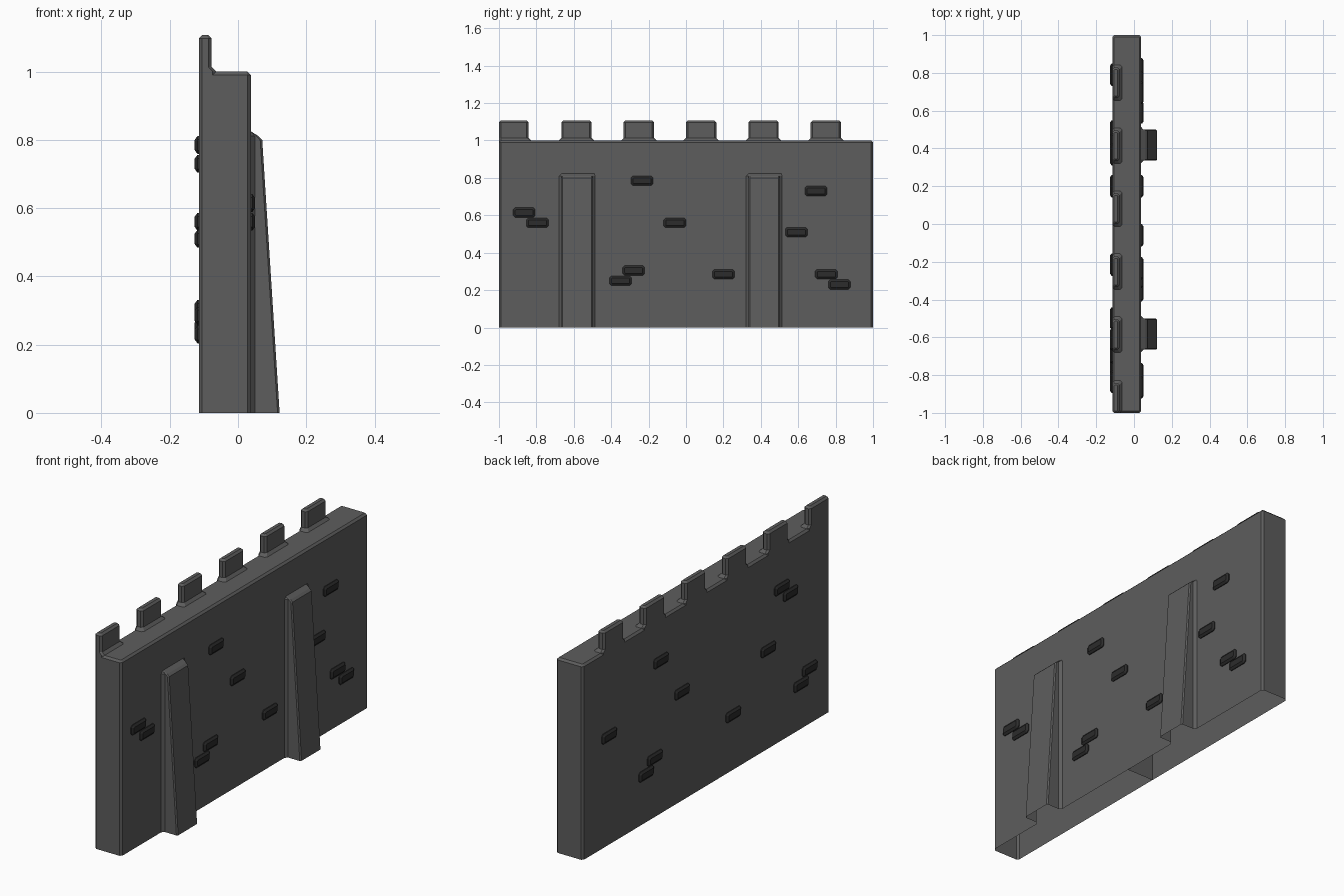
import bpy, bmesh

if "Cube" in bpy.data.objects:
    bpy.data.objects.remove(bpy.data.objects["Cube"])

XB, XF = -0.115, 0.038      # back and front planes of the wall


def mat(name, v):
    m = bpy.data.materials.new(name)
    m.diffuse_color = (v, v, v, 1)
    m.use_nodes = True
    m.node_tree.nodes["Principled BSDF"].inputs["Base Color"].default_value = m.diffuse_color
    return m


STONE, BRICK = mat("stone", 0.11), mat("dark_brick", 0.025)


def octagon(a0, a1, b0, b1, c):
    """Rectangle with chamfered corners."""
    return [(a0 + c, b0), (a1 - c, b0), (a1, b0 + c), (a1, b1 - c),
            (a1 - c, b1), (a0 + c, b1), (a0, b1 - c), (a0, b0 + c)]


def loft(bm, rings, caps=(True, True)):
    """Skin a stack of equal-length rings of 3D points."""
    vs = [[bm.verts.new(p) for p in r] for r in rings]
    n = len(vs[0])
    for lo, hi in zip(vs, vs[1:]):
        for i in range(n):
            j = (i + 1) % n
            bm.faces.new((lo[i], lo[j], hi[j], hi[i]))
    if caps[0]:
        bm.faces.new(vs[0][::-1])
    if caps[1]:
        bm.faces.new(vs[-1])


def finish(bm, name, material):
    bmesh.ops.recalc_face_normals(bm, faces=bm.faces)
    me = bpy.data.meshes.new(name)
    bm.to_mesh(me)
    bm.free()
    me.materials.append(material)
    ob = bpy.data.objects.new(name, me)
    bpy.context.collection.objects.link(ob)
    return ob


def at_z(pts, z):
    return [(x, y, z) for x, y in pts]


# wall body
bm = bmesh.new()
c = 0.01
body = octagon(XB, XF, -1, 1, c)
loft(bm, [at_z(body, 0), at_z(body, 0.99),
          at_z(octagon(XB + c, XF - c, -1 + c, 1 - c, 0.004), 1.0)])
wall = finish(bm, "wall", STONE)
parts = []

# battlements: flush with the back, flared at the foot
for i in range(6):
    y0 = -1 + i / 3
    y1 = y0 + 0.162
    f0 = 0 if i == 0 else 0.014
    if i == 0:
        y1 -= 0.004
    foot = octagon(XB, -0.064, y0 - f0, y1 + 0.014, c)
    up = octagon(XB, -0.077, y0, y1, c)
    top = octagon(XB + c, -0.077 - c, y0 + c, y1 - c, 0.004)
    bm = bmesh.new()
    loft(bm, [at_z(foot, 0.96), at_z(foot, 1.0), at_z(up, 1.014),
              at_z(up, 1.097), at_z(top, 1.107)])
    parts.append(finish(bm, "battlement", STONE))


# buttresses: tapering, flared where they meet the wall
def buttress_section(y0, y1, xo, z):
    f, e = 0.013, 0.006
    return [(0.02, y0 - f, z), (XF, y0 - f, z), (0.05, y0, z), (xo - e, y0, z),
            (xo, y0 + e, z), (xo, y1 - e, z), (xo - e, y1, z), (0.05, y1, z),
            (XF, y1 + f, z), (0.02, y1 + f, z)]


for y0 in (-0.665, 0.335):
    y1 = y0 + 0.165
    last = [(0.0355 + (x - XF) * 0.1, y, z)
            for x, y, z in buttress_section(y0, y1, 0.06, 0.825)]
    bm = bmesh.new()
    loft(bm, [buttress_section(y0, y1, 0.122, 0), buttress_section(y0, y1, 0.071, 0.8),
              buttress_section(y0, y1, 0.06, 0.811), last])
    parts.append(finish(bm, "buttress", STONE))

# fuse into one shell
for p in parts:
    m = wall.modifiers.new("join", 'BOOLEAN')
    m.operation, m.solver, m.object = 'UNION', 'EXACT', p
dg = bpy.context.evaluated_depsgraph_get()
me = bpy.data.meshes.new_from_object(wall.evaluated_get(dg))
wall.modifiers.clear()
wall.data = me
for p in parts:
    bpy.data.objects.remove(p)

# open underside, with the inner partition between the two wall halves
bm = bmesh.new()
bm.from_mesh(me)
floor = [f for f in bm.faces if all(v.co.z < 1e-4 for v in f.verts)]
bmesh.ops.delete(bm, geom=floor, context='FACES')
bm.faces.new([bm.verts.new(p) for p in
              ((XB, 0, 0), (XB, 0, 0.99), (XF, 0, 0.99), (XF, 0, 0))])
bm.to_mesh(me)
bm.free()

# raised bricks (y, z) on each side
front = [(-0.865, .615), (-0.795, .56), (-0.235, .785), (-0.35, .25), (-0.28, .305),
         (-0.06, .56), (0.2, .285), (0.59, .51), (0.695, .73), (0.75, .285), (0.82, .23)]
back = [(0.37, .785), (0.2, .56), (0.79, .56), (0.42, .305), (0.49, .25), (-0.215, .285),
        (-0.5, .51), (-0.61, .785), (-0.68, .73), (-0.835, .285), (-0.765, .23)]
for name, x, s, spots in (("front_bricks", XF, 1, front), ("back_bricks", XB, -1, back)):
    bm = bmesh.new()
    for y, z in spots:
        rings = []
        for d, inset in ((0, 0), (0.004, 0.0), (0.012, 0.011)):
            a, b = 0.059 - inset, 0.026 - inset
            o = octagon(y - a, y + a, z - b, z + b, 0.01 - inset * 0.6)
            rings.append([(x + s * d, p, q) for p, q in o])
        loft(bm, rings, (False, True))
    # consistent outward normals for open islands
    ob = finish(bm, name, BRICK)
    if sum(p.normal.x * s for p in ob.data.polygons) < 0:
        ob.data.flip_normals()
